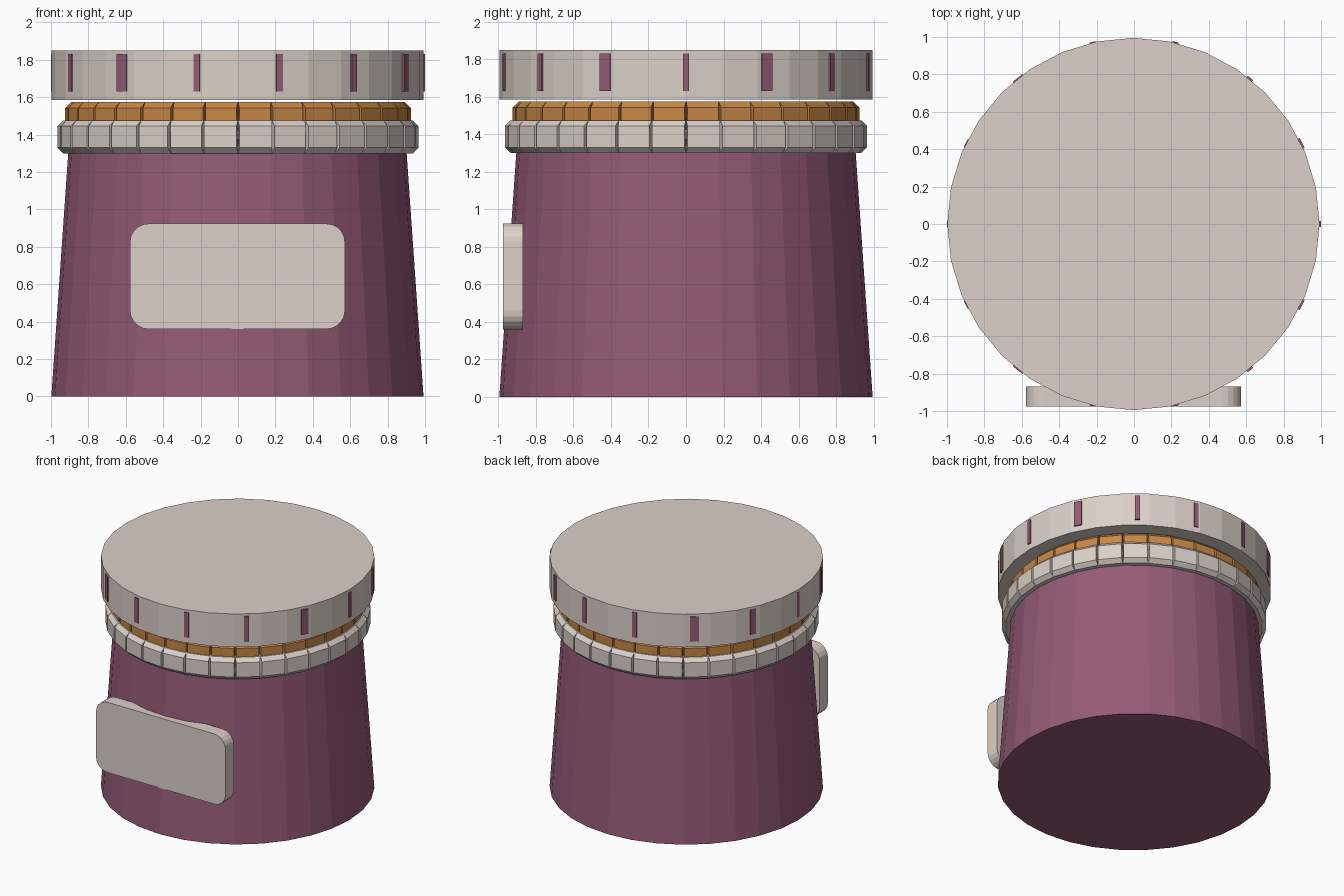
import bpy, bmesh
from math import sin, cos, pi, radians
from mathutils import Matrix, Vector

cube = bpy.data.objects.get("Cube")
if cube:
    bpy.data.objects.remove(cube, do_unlink=True)


def material(name, rgb):
    m = bpy.data.materials.new(name)
    m.use_nodes = True
    m.diffuse_color = (*rgb, 1)
    m.node_tree.nodes["Principled BSDF"].inputs["Base Color"].default_value = (*rgb, 1)
    return m


CREAM = material("warm cream", (0.71, 0.63, 0.585))
PLUM = material("plum", (0.30, 0.105, 0.18))
AMBER = material("amber", (0.575, 0.245, 0.06))
SIDES = 32


def finish(name, bm, mat):
    bmesh.ops.recalc_face_normals(bm, faces=bm.faces)
    mesh = bpy.data.meshes.new(name)
    bm.to_mesh(mesh)
    bm.free()
    mesh.materials.append(mat)
    obj = bpy.data.objects.new(name, mesh)
    bpy.context.collection.objects.link(obj)
    return obj


def drum(name, r_low, r_high, z0, z1, mat):
    bm = bmesh.new()
    bmesh.ops.create_cone(bm, cap_ends=True, segments=SIDES, radius1=r_low, radius2=r_high,
                          depth=z1 - z0, matrix=Matrix.Translation((-0.003, 0, (z0 + z1) / 2)))
    return finish(name, bm, mat)


def block_ring(name, r, z0, z1, chamfer, mat):
    """Ring of chamfered blocks with narrow V grooves between them."""
    bm = bmesh.new()
    inner, shoulder = 0.84, r - chamfer
    profile = [(inner, z0, 0), (shoulder, z0, 0), (r, z0 + chamfer, 0.008),
               (r, z1 - chamfer, 0.008), (shoulder, z1, 0), (inner, z1, 0)]
    step = 2 * pi / SIDES
    for i in range(SIDES):
        ends = []
        for a, side in ((i * step, 1), ((i + 1) * step, -1)):
            ends.append([bm.verts.new((p * cos(a + side * g), p * sin(a + side * g), z))
                         for p, z, g in profile])
        left, right = ends
        for k in range(len(profile)):
            j = (k + 1) % len(profile)
            bm.faces.new((left[k], left[j], right[j], right[k]))
        bm.faces.new(left)
        bm.faces.new(right)
    return finish(name, bm, mat)


# Tapered jar and its lid
drum("jar_body", 0.995, 0.886, 0, 1.57, PLUM)
drum("lid", 0.995, 0.995, 1.585, 1.85, CREAM)

# Neck rings
block_ring("lower_neck_ring", 0.965, 1.30, 1.475, 0.03, CREAM)
block_ring("upper_neck_ring", 0.925, 1.43, 1.575, 0.033, AMBER)

# Grip marks round the lid, mirrored front to back
bm = bmesh.new()
MARKS = 14
widths = [0.03, 0.06, 0.035, 0.035, 0.035, 0.068, 0.045, 0.03]
for i in range(MARKS):
    w = widths[min(i, MARKS - i)]
    place = (Matrix.Rotation(2 * pi * i / MARKS, 4, 'Z') @ Matrix.Translation((0.9785, 0, 1.73))
             @ Matrix.Diagonal((0.04, w, 0.2, 1)))
    bmesh.ops.create_cube(bm, size=1, matrix=place)
finish("lid_grip_marks", bm, PLUM)

# Rounded label plate on the front
bm = bmesh.new()
corner, half_w, half_h = 0.1, 0.575, 0.282
outline = []
for quarter, (sx, sz) in enumerate([(1, 1), (-1, 1), (-1, -1), (1, -1)]):
    for k in range(6):
        a = radians(90 * quarter + 18 * k)
        outline.append(bm.verts.new((-0.003 + sx * (half_w - corner) + corner * cos(a), -0.975,
                                     0.642 + sz * (half_h - corner) + corner * sin(a))))
front = bm.faces.new(outline)
extruded = bmesh.ops.extrude_face_region(bm, geom=[front], use_keep_orig=True)
moved = [v for v in extruded["geom"] if isinstance(v, bmesh.types.BMVert)]
bmesh.ops.translate(bm, verts=moved, vec=Vector((0, 0.105, 0)))
finish("label_plate", bm, CREAM)
